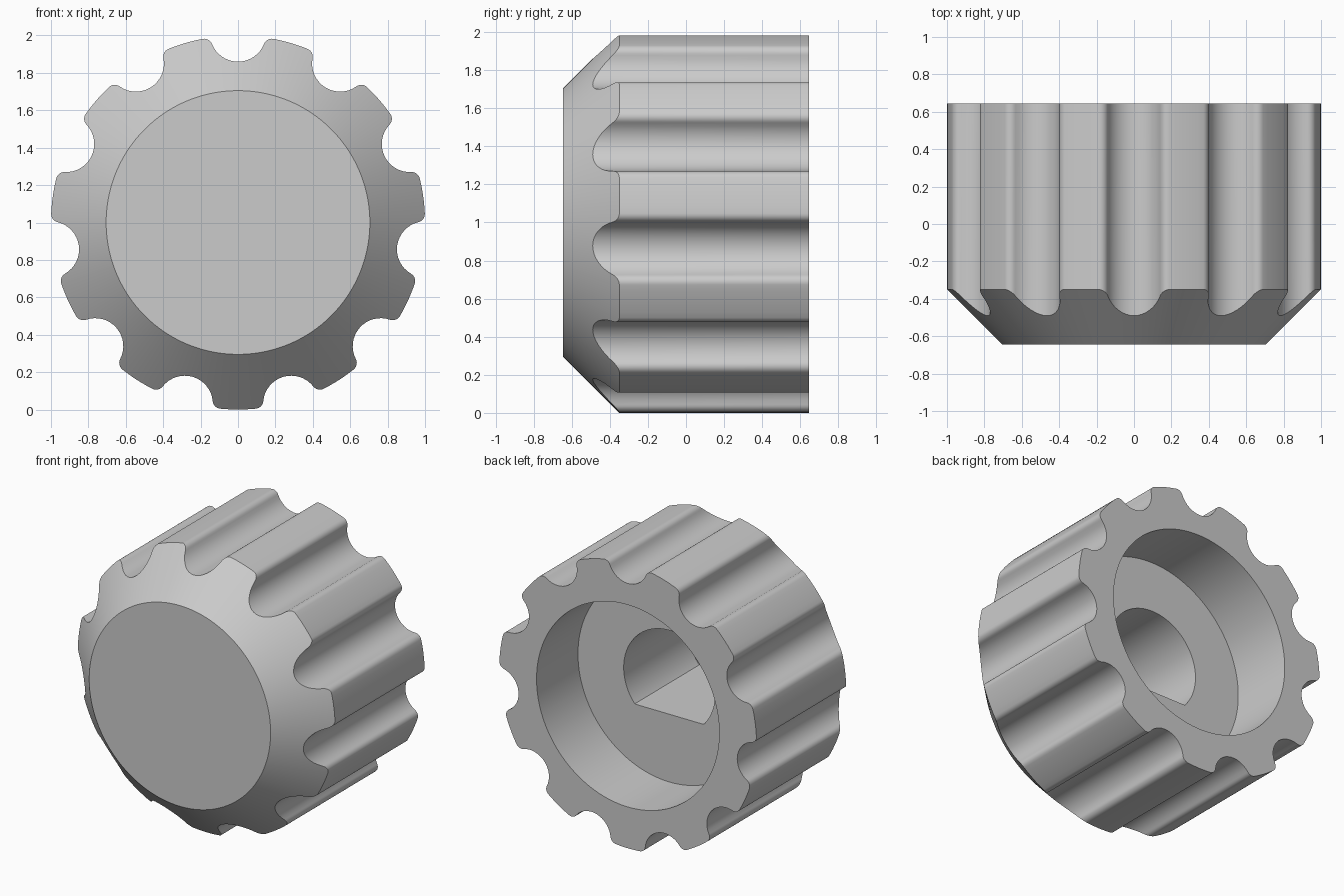
import bpy, bmesh
from math import sin, cos, acos, asin, atan2, hypot, pi, radians

cube = bpy.data.objects.get("Cube")
if cube:
    bpy.data.objects.remove(cube, do_unlink=True)

# Main dimensions
FLUTES = 11
OUTER = 1.0          # radius over the lobes
FLUTE_R = 0.15       # radius of each grip flute
FLUTE_C = 1.01       # distance of flute centre from the axis
FILLET = 0.045       # rounding of lobe corners
FACE_R = 0.705       # flat front disc
FRONT, BACK = -0.645, 0.645
RECESS_R, RECESS_Y = 0.71, 0.185
BORE_R, BORE_FLAT, BORE_Y = 0.355, 0.234, -0.53


def arc(cx, cz, r, a0, a1, n):
    return [(cx + r * cos(a0 + (a1 - a0) * i / n),
             cz + r * sin(a0 + (a1 - a0) * i / n)) for i in range(n + 1)]


def half_pitch():
    """Outline from flute bottom to lobe middle, flute centred on +z."""
    d = OUTER - FILLET
    phi = acos((d * d + FLUTE_C ** 2 - (FLUTE_R + FILLET) ** 2) / (2 * d * FLUTE_C))
    fx, fz = d * sin(phi), d * cos(phi)
    touch = atan2(fz - FLUTE_C, fx)
    pts = arc(0, FLUTE_C, FLUTE_R, -pi / 2, touch, 8)
    pts += arc(fx, fz, FILLET, touch + pi, pi / 2 - phi, 6)[1:]
    pts += arc(0, 0, OUTER, pi / 2 - phi, pi / 2 - pi / FLUTES, 3)[1:]
    return pts


def outline():
    """Polar outline (angle, radius) of the whole fluted grip."""
    half = [(atan2(x, z), hypot(x, z)) for x, z in half_pitch()]
    pitch = [(-a, r) for a, r in reversed(half[1:-1])] + half
    return [(pi / 2 + k * 2 * pi / FLUTES + a, r)
            for k in range(FLUTES) for a, r in pitch]


def bore_radius(a):
    """Round bore with a flat along its lower side."""
    return min(BORE_R, BORE_FLAT / -sin(a)) if sin(a) < -0.1 else BORE_R


grip = outline()
bm = bmesh.new()


def ring(radius, depth):
    return [bm.verts.new((radius(a, r) * cos(a), depth(r), 1 + radius(a, r) * sin(a)))
            for a, r in grip]


# Rings from the front disc, over the outside, into the recess and bore
rings = [
    ring(lambda a, r: FACE_R, lambda r: FRONT),
    ring(lambda a, r: r, lambda r: FRONT + r - FACE_R),
    ring(lambda a, r: r, lambda r: BACK),
    ring(lambda a, r: RECESS_R, lambda r: BACK),
    ring(lambda a, r: RECESS_R, lambda r: RECESS_Y),
    ring(lambda a, r: bore_radius(a), lambda r: RECESS_Y),
    ring(lambda a, r: bore_radius(a), lambda r: BORE_Y),
]
count = len(grip)
for lower, upper in zip(rings, rings[1:]):
    for i in range(count):
        j = (i + 1) % count
        bm.faces.new((lower[i], lower[j], upper[j], upper[i]))
bm.faces.new(rings[0])
bm.faces.new(rings[-1])
bmesh.ops.recalc_face_normals(bm, faces=bm.faces)

mesh = bpy.data.meshes.new("fluted_knob")
bm.to_mesh(mesh)
bm.free()
knob = bpy.data.objects.new("fluted_knob", mesh)
bpy.context.collection.objects.link(knob)

# Plain grey plastic
grey = bpy.data.materials.new("plain_grey")
grey.use_nodes = True
colour = (0.6, 0.6, 0.6, 1)
grey.diffuse_color = colour
grey.node_tree.nodes["Principled BSDF"].inputs["Base Color"].default_value = colour
mesh.materials.append(grey)

bpy.ops.object.select_all(action="DESELECT")
knob.select_set(True)
bpy.context.view_layer.objects.active = knob
bpy.ops.object.shade_smooth_by_angle(angle=radians(30))
